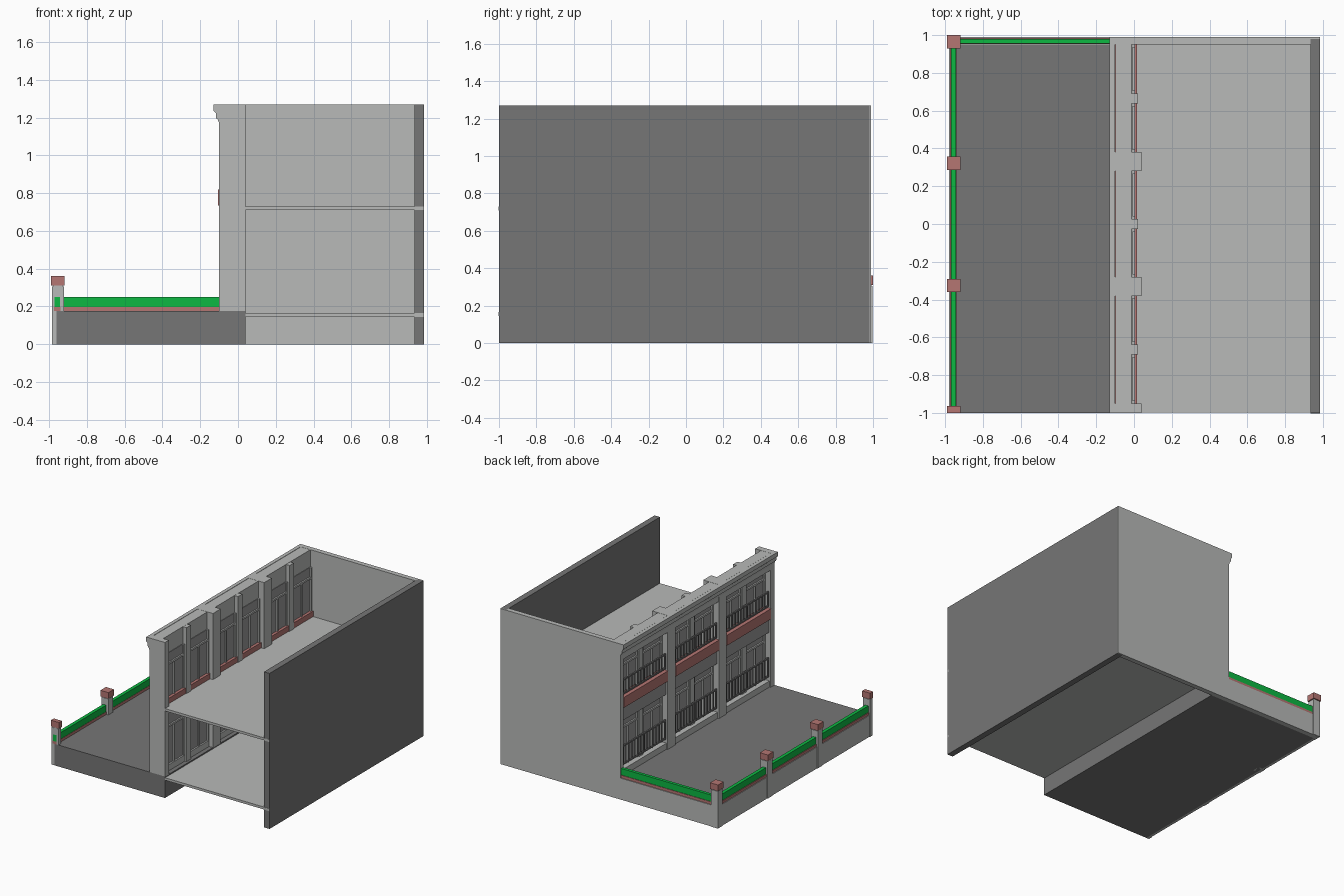
import bpy

old = bpy.data.objects.get("Cube")
if old:
    bpy.data.objects.remove(old, do_unlink=True)


def material(name, r, g, b):
    m = bpy.data.materials.new(name)
    m.use_nodes = True
    m.diffuse_color = (r, g, b, 1)
    m.node_tree.nodes["Principled BSDF"].inputs["Base Color"].default_value = (r, g, b, 1)
    return m


LIGHT = material("light plaster", 0.48, 0.49, 0.48)
DARK = material("dark grey", 0.18, 0.18, 0.18)
MID = material("window grey", 0.32, 0.32, 0.32)
RED = material("brick red", 0.46, 0.18, 0.17)
GREEN = material("hedge green", 0.004, 0.48, 0.055)


def mesh(name, verts, faces, mat):
    me = bpy.data.meshes.new(name)
    me.from_pydata(verts, [], faces)
    me.materials.append(mat)
    ob = bpy.data.objects.new(name, me)
    bpy.context.collection.objects.link(ob)
    return ob


def prism(name, profile, y0, y1, mat):
    """Extrude a counter-clockwise x,z profile along y."""
    n = len(profile)
    verts = [(x, y, z) for y in (y0, y1) for x, z in profile]
    faces = [tuple(range(n)), tuple(reversed(range(n, 2 * n)))]
    faces += [(i, i + n, (i + 1) % n + n, (i + 1) % n) for i in range(n)]
    return mesh(name, verts, faces, mat)


def box(name, xs, ys, zs, mat):
    (a, b), (c, d) = xs, zs
    return prism(name, [(a, c), (b, c), (b, d), (a, d)], ys[0], ys[1], mat)


TOP = 1.27
DECK = 0.175

# Terrace, shell walls and floors
box("terrace", (-0.96, 0.04), (-1, 0.95), (0, DECK), DARK)
box("side_wall", (0.935, 0.985), (-1, 0.98), (0, TOP), DARK)
box("back_wall", (-0.1, 0.935), (0.95, 0.99), (0, TOP), LIGHT)
box("back_wall_return", (0.935, 0.985), (0.98, 0.99), (0, TOP), LIGHT)
for name, z in (("ground_floor", 0.145), ("upper_floor", 0.71)):
    box(name, (0, 0.935), (-0.999, 0.95), (z, z + 0.02), LIGHT)
    box(name + "_edge", (0.935, 0.985), (-1.002, -0.99), (z, z + 0.02), LIGHT)

# Cornice and lintel along the top of the facade
prism("cornice", [(-0.1, 1.17), (-0.1, TOP), (-0.13, TOP), (-0.13, 1.235),
                  (-0.118, 1.225), (-0.115, 1.195), (-0.107, 1.19)][::-1], -1, 0.99, LIGHT)
box("lintel", (-0.098, -0.012), (-0.99, 0.95), (1.13, TOP - 0.001), LIGHT)

# Main piers
for y0, y1 in ((-1, -0.95), (-0.38, -0.28), (0.28, 0.38)):
    box("pier", (-0.1, 0.04), (y0, y1), (DECK, TOP), LIGHT)


def railing(y0, y1, z0, z1):
    for z in (z0, z1 - 0.012):
        box("rail", (-0.092, -0.08), (y0, y1), (z, z + 0.012), DARK)
    count = 14
    for i in range(count + 1):
        y = y0 + (y1 - y0) * i / count
        w = 0.006 if i % 7 == 0 else 0.003
        box("baluster", (-0.09, -0.082), (y - w, y + w), (z0, z1), DARK)


def window(y0, y1, z0, z1):
    box("window_pane", (-0.04, -0.008), (y0, y1), (z0, z1), MID)
    f = 0.015
    transom = z1 - 0.09
    for x in (-0.052, -0.008):
        xs = (x, x + 0.012)
        for y in (y0, y1 - f):
            box("window_jamb", xs, (y, y + f), (z0, z1), LIGHT)
        box("window_transom", xs, (y0 + f, y1 - f), (transom, transom + f), LIGHT)
        mid = (y0 + y1) / 2
        box("window_mullion", xs, (mid - 0.005, mid + 0.005), (z0, transom), LIGHT)


# Three identical bays of two storeys
for c in (-0.665, 0, 0.665):
    a, b = c - 0.285, c + 0.285
    if c == 0:
        a, b = -0.28, 0.28
    box("balcony_band", (-0.105, -0.03), (a, b), (0.735, 0.82), RED)
    box("inner_skirting", (-0.03, 0.015), (a, b), (0.731, 0.775), RED)
    box("spandrel", (-0.085, -0.008), (a, b), (0.62, 0.735), MID)
    box("sill", (-0.09, 0.005), (a, b), (DECK, 0.225), LIGHT)
    box("bay_pilaster", (-0.06, 0.02), (c - 0.027, c + 0.027), (DECK, TOP - 0.002), LIGHT)
    for z0, z1 in ((0.225, 0.62), (0.775, 1.13)):
        window(a, c - 0.027, z0, z1)
        window(c + 0.027, b, z0, z1)
    railing(a + 0.015, b - 0.015, 0.26, 0.42)
    railing(a + 0.015, b - 0.015, 0.835, 0.96)

# Boundary: plinth, red coping and hedge along the side and the back
box("side_plinth", (-0.98, -0.96), (-1, 0.99), (0, DECK), LIGHT)
box("side_coping", (-0.975, -0.94), (-1, 0.98), (DECK, 0.197), RED)
box("side_hedge", (-0.97, -0.942), (-1, 0.98), (0.197, 0.25), GREEN)
box("back_plinth", (-0.96, -0.1), (0.95, 0.99), (0, DECK), LIGHT)
box("back_coping", (-0.94, -0.1), (0.952, 0.984), (DECK, 0.197), RED)
box("back_hedge", (-0.942, -0.1), (0.955, 0.98), (0.197, 0.25), GREEN)

# Posts with red caps
for y in (-0.998, -0.325, 0.323, 0.965):
    box("post", (-0.985, -0.922), (max(y - 0.031, -1), y + 0.031), (0 if y < 0.9 else 0.001, 0.305), LIGHT)
    box("post_cap", (-0.99, -0.918), (max(y - 0.036, -1), y + 0.035), (0.31, 0.36), RED)
    box("post_neck", (-0.98, -0.928), (max(y - 0.026, -0.999), y + 0.026), (0.305, 0.31), LIGHT)
